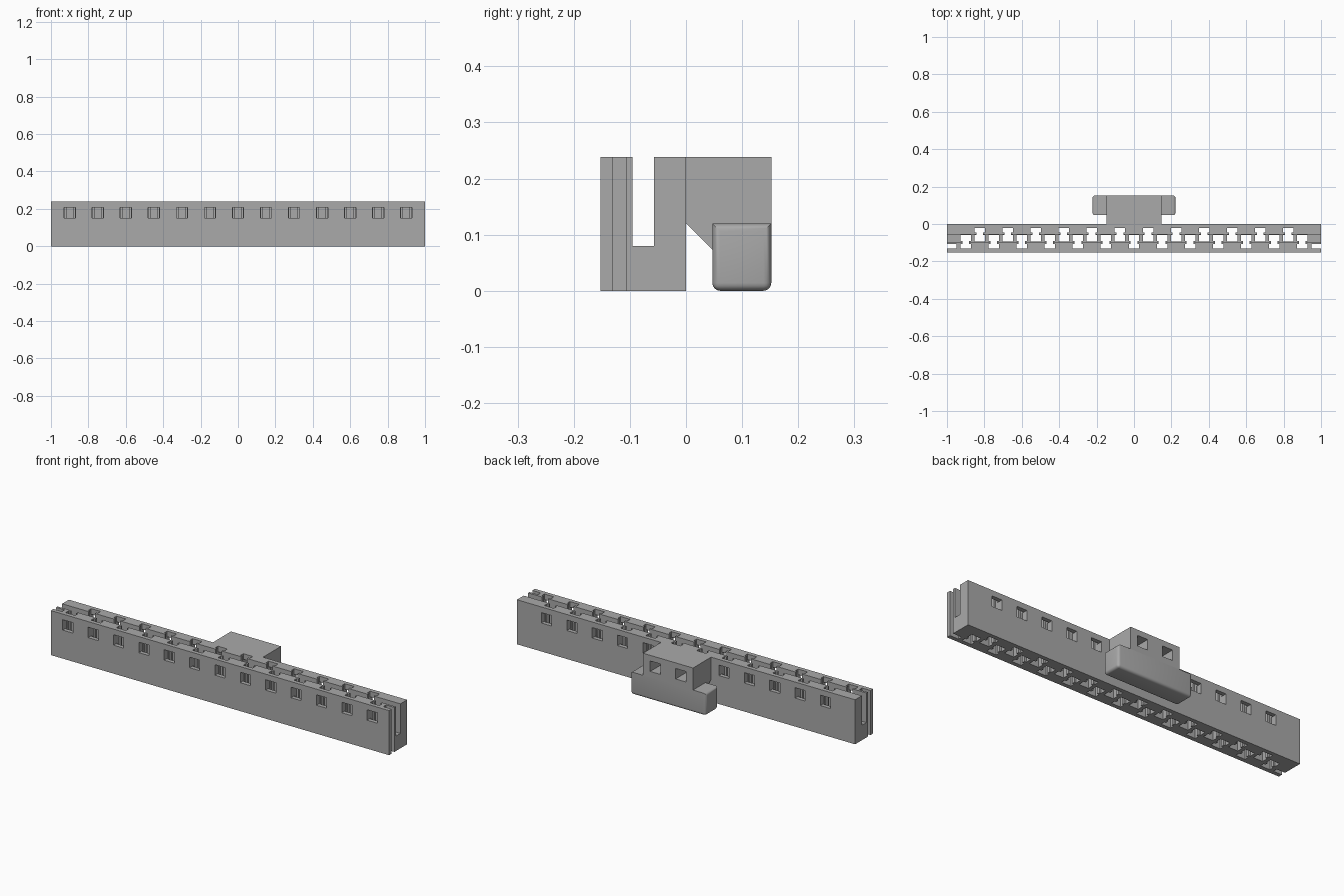
import bpy
import bmesh
from mathutils import Vector

cube = bpy.data.objects.get("Cube")
if cube:
    bpy.data.objects.remove(cube, do_unlink=True)

grey = bpy.data.materials.new("plain grey")
grey.use_nodes = True
grey.diffuse_color = (0.4, 0.4, 0.4, 1)
grey.node_tree.nodes["Principled BSDF"].inputs["Base Color"].default_value = (0.4, 0.4, 0.4, 1)

HEIGHT, DEPTH, PITCH = 0.238, 0.152, 0.15
SLOT_MID = -0.076


def add_prism(bm, points, direction):
    """Extrude a flat outline into a closed solid."""
    face = bm.faces.new([bm.verts.new(p) for p in points])
    new = bmesh.ops.extrude_face_region(bm, geom=[face])["geom"]
    moved = [v for v in new if isinstance(v, bmesh.types.BMVert)]
    bmesh.ops.translate(bm, verts=moved, vec=Vector(direction))


def add_box(bm, x0, x1, y0, y1, z0, z1):
    add_prism(bm, [(x0, y0, z0), (x1, y0, z0), (x1, y1, z0), (x0, y1, z0)], (0, 0, z1 - z0))


def finish(bm, name, cutter=False):
    bmesh.ops.recalc_face_normals(bm, faces=bm.faces)
    mesh = bpy.data.meshes.new(name)
    bm.to_mesh(mesh)
    bm.free()
    mesh.materials.append(grey)
    obj = bpy.data.objects.new(name, mesh)
    bpy.context.collection.objects.link(obj)
    obj.hide_render = cutter
    return obj


def carve(obj, cutters):
    """Cut each helper out of the part and keep the plain mesh."""
    for cutter in cutters:
        mod = obj.modifiers.new(cutter.name, 'BOOLEAN')
        mod.operation, mod.solver, mod.object = 'DIFFERENCE', 'EXACT', cutter
    bpy.context.view_layer.update()
    graph = bpy.context.evaluated_depsgraph_get()
    mesh = bpy.data.meshes.new_from_object(obj.evaluated_get(graph))
    obj.modifiers.clear()
    obj.data = mesh


# Rail body with a long open channel
bm = bmesh.new()
profile = [(-DEPTH, 0), (0, 0), (0, HEIGHT), (-0.057, HEIGHT), (-0.057, 0.08),
           (-0.095, 0.08), (-0.095, HEIGHT), (-DEPTH, HEIGHT)]
add_prism(bm, [(-1, y, z) for y, z in profile], (2, 0, 0))
rail = finish(bm, "rail_body")

# Upright necked pockets, alternating between the two walls, and end notches
bm = bmesh.new()
outline = [(0.028, 0.054), (0.028, 0.031), (0.018, 0.031), (0.018, 0.016),
           (0.028, 0.016), (0.028, -0.017)]
for i in range(25):
    x = (i - 12) * PITCH / 2
    side = -1 if i % 2 == 0 else 1
    right = [(x + w, SLOT_MID + side * d, -0.01) for w, d in outline]
    left = [(x - w, SLOT_MID + side * d, -0.01) for w, d in reversed(outline)]
    add_prism(bm, right + left, (0, 0, HEIGHT + 0.02))
for s in (-1, 1):
    add_box(bm, *sorted((s * 0.95, s * 1.01)), -0.13, -0.107, -0.01, HEIGHT + 0.01)
pockets = finish(bm, "pocket_cutter", True)

# Small windows from each face into the pockets
bm = bmesh.new()
for i in range(25):
    x = (i - 12) * PITCH / 2
    y0, y1 = (-0.16, -0.12) if i % 2 == 0 else (-0.032, 0.17)
    add_box(bm, x - 0.03, x + 0.03, y0, y1, 0.152, 0.208)
windows = finish(bm, "window_cutter", True)

# Rear bracket with sloped underside
bm = bmesh.new()
profile = [(0, 0.12), (0, HEIGHT), (DEPTH, HEIGHT), (DEPTH, 0.12), (0.1, 0.05), (0.07, 0.05)]
add_prism(bm, [(-0.148, y, z) for y, z in profile], (0.296, 0, 0))
bracket = finish(bm, "rear_bracket")

carve(rail, [pockets, windows])
carve(bracket, [windows])
for helper in (pockets, windows):
    bpy.data.objects.remove(helper, do_unlink=True)

# Rounded crossbar under the bracket; its long top edges stay sharp
bm = bmesh.new()
add_box(bm, -0.222, 0.222, 0.047, DEPTH, 0, 0.12)
edges = [e for e in bm.edges
         if not (min(v.co.z for v in e.verts) > 0.1
                 and abs(e.verts[0].co.x - e.verts[1].co.x) > 0.1)]
bmesh.ops.recalc_face_normals(bm, faces=bm.faces)
bmesh.ops.bevel(bm, geom=edges, offset=0.014, offset_type='OFFSET', segments=4,
                profile=0.5, affect='EDGES', clamp_overlap=True)
crossbar = finish(bm, "crossbar")
bpy.ops.object.select_all(action='DESELECT')
crossbar.select_set(True)
bpy.context.view_layer.objects.active = crossbar
bpy.ops.object.shade_smooth_by_angle()
